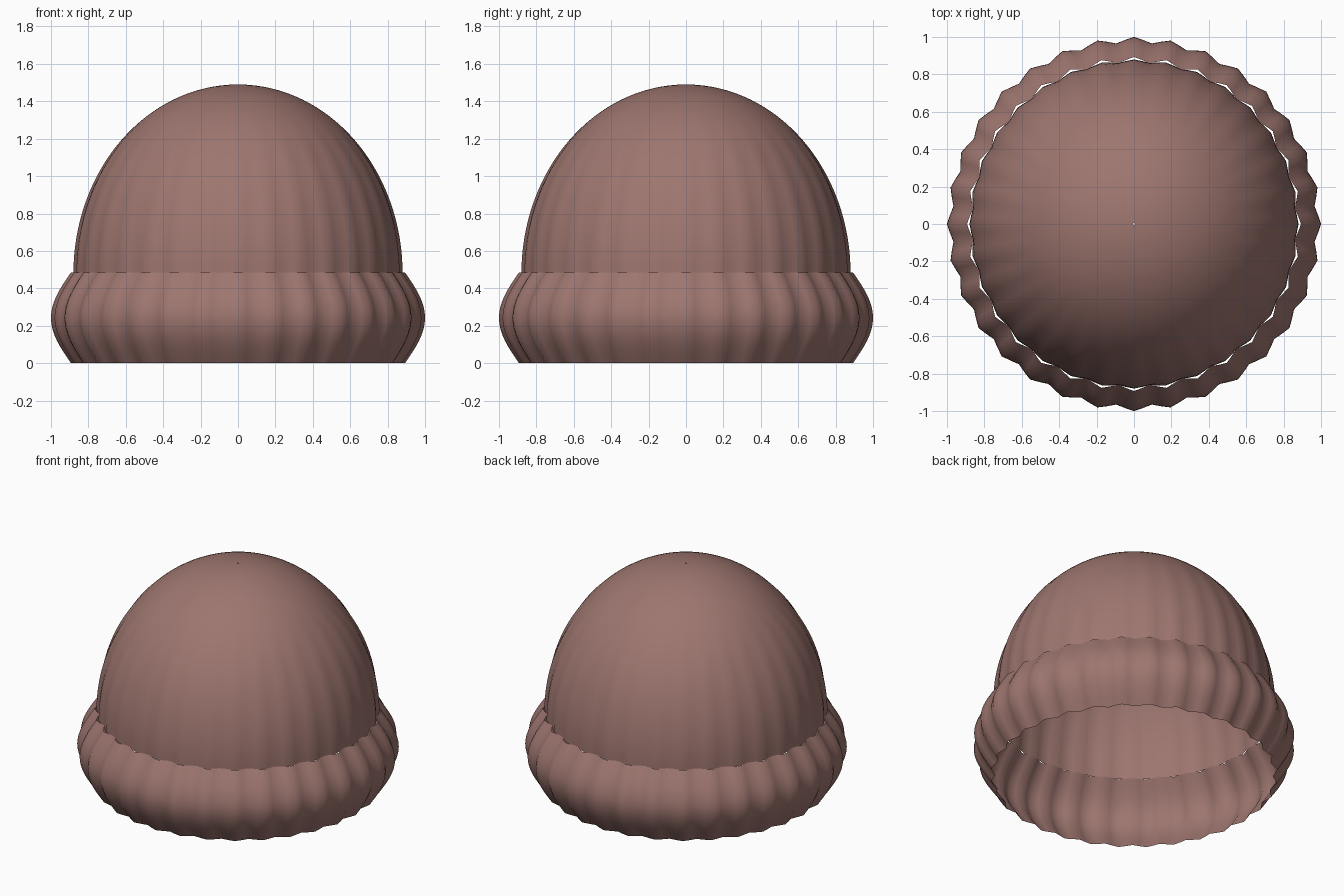
import bpy, math

if "Cube" in bpy.data.objects:
    bpy.data.objects.remove(bpy.data.objects["Cube"])

RIBS, SEGS = 32, 128

mat = bpy.data.materials.new("knit")
mat.diffuse_color = (0.34, 0.18, 0.16, 1)
mat.use_nodes = True
mat.node_tree.nodes["Principled BSDF"].inputs["Base Color"].default_value = mat.diffuse_color


def ribbed_sheet(name, profile):
    """Revolve (radius, z, rib depth) rows into an open single-layer shell."""
    verts, faces = [], []
    for r, z, depth in profile:
        for i in range(SEGS):
            a = 2 * math.pi * i / SEGS - math.pi / 2
            rr = r - depth * (1 - math.cos(RIBS * 2 * math.pi * i / SEGS)) / 2
            verts.append((rr * math.cos(a), rr * math.sin(a), z))
    for j in range(len(profile) - 1):
        for i in range(SEGS):
            k = (i + 1) % SEGS
            faces.append((j * SEGS + i, j * SEGS + k, (j + 1) * SEGS + k, (j + 1) * SEGS + i))
    me = bpy.data.meshes.new(name)
    me.from_pydata(verts, [], faces)
    me.materials.append(mat)
    me.polygons.foreach_set("use_smooth", [True] * len(me.polygons))
    ob = bpy.data.objects.new(name, me)
    bpy.context.collection.objects.link(ob)
    return ob


# Dome: half ellipsoid whose ribs fade out towards the crown
N = 32
dome = []
for j in range(N + 1):
    t = j / N * math.radians(89.7)
    fade = max(0, 1 - j / N * 1.6)
    dome.append((0.88 * math.cos(t), 0.48 + 1.01 * math.sin(t), 0.015 * fade))
ribbed_sheet("hat_dome", dome)

# Brim: bulging ribbed band, open at top and bottom
M = 16
brim = [(0.893 + 0.107 * math.sin(math.pi * j / M), 0.485 * j / M, 0.03)
        for j in range(M + 1)]
ribbed_sheet("hat_brim", brim)
